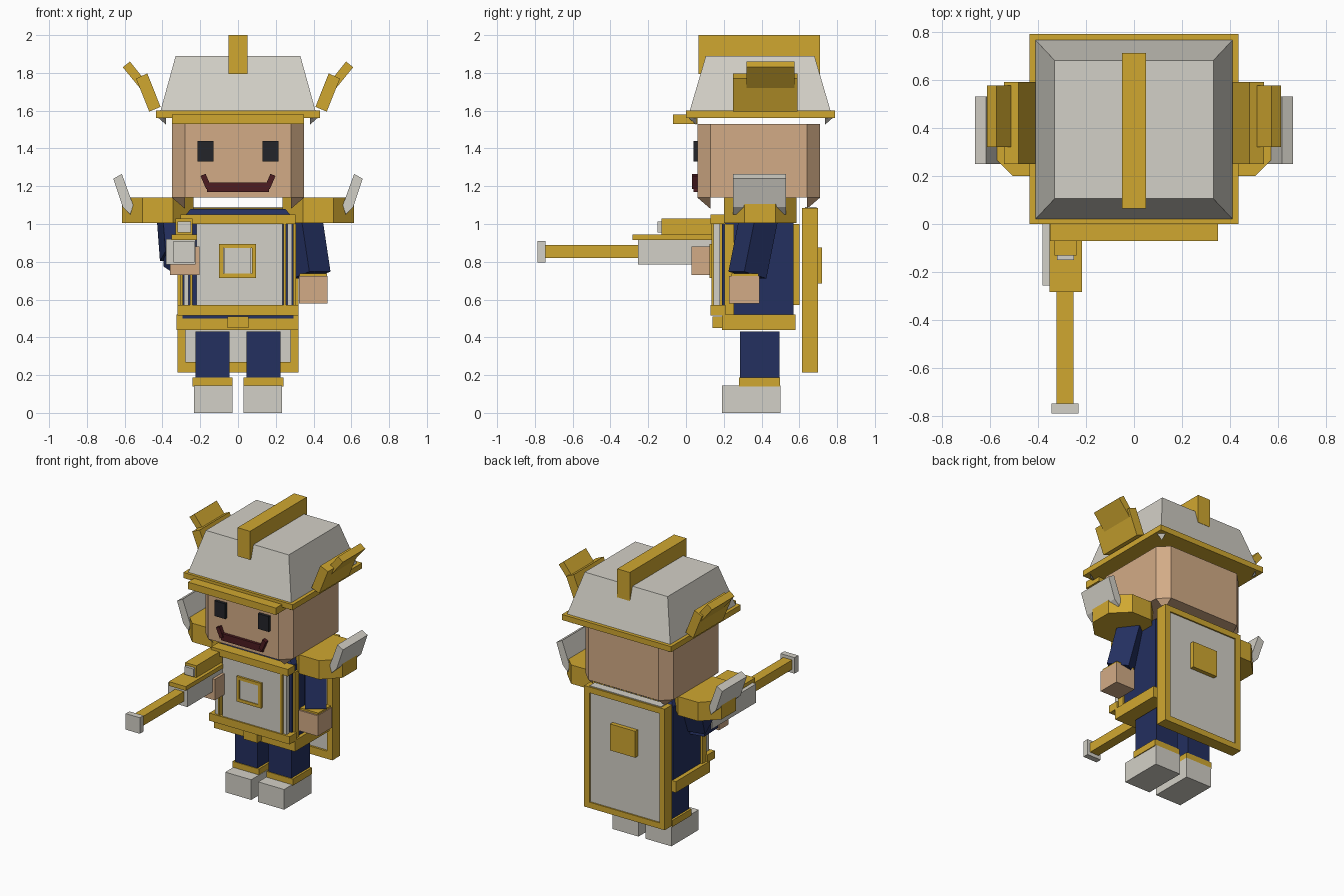
import bpy, bmesh
from mathutils import Vector, Matrix

cube = bpy.data.objects.get("Cube")
if cube:
    bpy.data.objects.remove(cube, do_unlink=True)


def material(name, rgb):
    m = bpy.data.materials.new(name)
    m.use_nodes = True
    m.diffuse_color = (*rgb, 1)
    m.node_tree.nodes["Principled BSDF"].inputs["Base Color"].default_value = (*rgb, 1)
    return m


GOLD = material("gold", (0.63, 0.39, 0.03))
STEEL = material("pale_steel", (0.65, 0.63, 0.57))
SKIN = material("skin", (0.65, 0.41, 0.24))
NAVY = material("navy_cloth", (0.017, 0.029, 0.115))
DARK = material("eye_black", (0.017, 0.018, 0.023))
MOUTH = material("mouth_red", (0.075, 0.012, 0.015))


def finish(name, bm, mat):
    bmesh.ops.recalc_face_normals(bm, faces=bm.faces)
    me = bpy.data.meshes.new(name)
    bm.to_mesh(me)
    bm.free()
    me.materials.append(mat)
    ob = bpy.data.objects.new(name, me)
    bpy.context.collection.objects.link(ob)
    return ob


def box(name, mat, x, y, z, taper=(0, 0)):
    """Box from ranges; taper pulls the top edges inwards."""
    bm = bmesh.new()
    bmesh.ops.create_cube(bm, size=1)
    mid = [(a + b) / 2 for a, b in (x, y, z)]
    for v in bm.verts:
        top = v.co.z > 0
        for i, (a, b) in enumerate((x, y, z)):
            half = abs(b - a) / 2
            if top and i < 2:
                half -= taper[i]
            v.co[i] = mid[i] + (half if v.co[i] > 0 else -half)
    return finish(name, bm, mat)


def prism(name, mat, points, lo, hi, axis):
    """Extrude an outline along y (xz outline) or z (xy outline)."""
    bm = bmesh.new()
    place = (lambda p, d: (p[0], d, p[1])) if axis == "y" else (lambda p, d: (p[0], p[1], d))
    face = bm.faces.new([bm.verts.new(place(p, lo)) for p in points])
    new = bmesh.ops.extrude_face_region(bm, geom=[face])["geom"]
    shift = Vector(place((0, 0), hi - lo))
    bmesh.ops.translate(bm, vec=shift, verts=[g for g in new if isinstance(g, bmesh.types.BMVert)])
    return finish(name, bm, mat)


def beam(name, mat, a, b, w, d):
    """Box limb between two points."""
    a, b = Vector(a), Vector(b)
    bm = bmesh.new()
    bmesh.ops.create_cube(bm, size=1)
    bmesh.ops.scale(bm, vec=(w, d, (b - a).length), verts=bm.verts)
    rot = (b - a).to_track_quat("Z", "Y").to_matrix().to_4x4()
    bmesh.ops.transform(bm, matrix=Matrix.Translation((a + b) / 2) @ rot, verts=bm.verts)
    return finish(name, bm, mat)


def octagon(x0, x1, y0, y1, cx, cy):
    return [(x0 + cx, y0), (x1 - cx, y0), (x1, y0 + cy), (x1, y1 - cy),
            (x1 - cx, y1), (x0 + cx, y1), (x0, y1 - cy), (x0, y0 + cy)]


def corner_tips(name, mat, hx, cy, hy, c, z, drop):
    """Small slanted triangles below the four chamfered corners."""
    bm = bmesh.new()
    for sx in (-1, 1):
        for sy in (-1, 1):
            x, y = sx * (hx - c), cy + sy * (hy - c)
            bm.faces.new([bm.verts.new(p) for p in (
                (sx * hx, y, z), (x, cy + sy * hy, z), (x, y, z - drop))])
    return finish(name, bm, mat)


def frame(name, mat, x, y, z, t):
    """Four bars around a rectangle in the xz plane."""
    box(name + "_top", mat, x, y, (z[1] - t, z[1]))
    box(name + "_bottom", mat, x, y, (z[0], z[0] + t))
    box(name + "_right", mat, (x[0], x[0] + t), y, z)
    box(name + "_left", mat, (x[1] - t, x[1]), y, z)


# Head and face
prism("head", SKIN, octagon(-.35, .35, .06, .71, .07, .07), 1.14, 1.53, "z")
corner_tips("jaw_corners", SKIN, .35, .385, .325, .07, 1.14, .06)
box("mouth", MOUTH, (-.165, .165), (.04, .07), (1.17, 1.22))

# Helmet
box("helmet_brim", GOLD, (-.435, .435), (0, .79), (1.56, 1.6))
corner_tips("helmet_corners", STEEL, .42, .395, .38, .04, 1.56, .035)
box("helmet_dome", STEEL, (-.41, .41), (.02, .765), (1.6, 1.89), (.08, .085))
box("helmet_crest", GOLD, (-.05, .05), (.065, .71), (1.795, 2))
box("helmet_visor", GOLD, (-.35, .35), (-.07, .06), (1.53, 1.58))

# Torso and armour
box("torso", NAVY, (-.295, .295), (.19, .57), (.5, 1.04))
box("collar", NAVY, (-.285, .285), (.2, .56), (1.04, 1.08), (.035, .035))
box("belt", GOLD, (-.325, .32), (.19, .58), (.44, .52))
box("buckle", GOLD, (-.055, .055), (.14, .2), (.45, .51))
box("chest_plate", STEEL, (-.22, .235), (.14, .2), (.56, 1.01))
box("chest_top_bar", GOLD, (-.305, .305), (.13, .21), (1, 1.05))
box("chest_bottom_bar", GOLD, (-.32, .32), (.13, .21), (.515, .57))
box("chest_emblem", STEEL, (-.075, .07), (.13, .15), (.73, .88))
frame("emblem_rim", GOLD, (-.1, .095), (.125, .15), (.715, .895), .022)
box("back_plate", GOLD, (-.26, .26), (.52, .6), (.57, 1))

# Back shield
box("shield_panel", STEEL, (-.285, .285), (.63, .69), (.225, 1.09))
frame("shield_rim", GOLD, (-.32, .32), (.615, .7), (.215, 1.085), .042)
box("shield_lower_rim", GOLD, (-.3, .3), (.615, .64), (.23, .27))
box("shield_emblem", GOLD, (-.1, .1), (.68, .72), (.685, .875))

for s, side in ((1, "left"), (-1, "right")):
    def span(a, b):
        return tuple(sorted((s * a, s * b)))

    def flip(points):
        return [(s * px, pz) for px, pz in points]

    # Face details
    box(side + "_eye", DARK, span(.13, .215), (.04, .07), (1.33, 1.44))
    beam(side + "_mouth_corner", MOUTH, (s * .155, .055, 1.19), (s * .185, .055, 1.26), .045, .029)

    # Helmet wings
    prism(side + "_wing_lower", GOLD,
          flip([(.41, 1.62), (.47, 1.595), (.54, 1.77), (.48, 1.797)]), .25, .59, "y")
    prism(side + "_wing_upper", GOLD,
          flip([(.48, 1.745), (.52, 1.72), (.61, 1.83), (.572, 1.86)]), .32, .575, "y")

    # Shoulder guards
    x0, x1 = span(.235, .615)
    prism(side + "_shoulder", GOLD, octagon(x0, x1, .2, .585, .11, .11), 1.005, 1.14, "z")
    prism(side + "_shoulder_fin", STEEL,
          flip([(.57, 1.05), (.555, 1.1), (.615, 1.265), (.66, 1.24), (.61, 1.09)]),
          .25, .53, "y")

    # Side armour strips
    box(side + "_chest_edge", GOLD, span(.24, .255), (.135, .2), (.57, 1))
    box(side + "_chest_strip", STEEL, span(.262, .285), (.145, .18), (.57, 1))
    box(side + "_side_strap", GOLD, span(.28, .308), (.205, .255), (.52, 1))

    # Legs
    box(side + "_leg", NAVY, span(.045, .225), (.285, .495), (.16, .43))
    box(side + "_boot_cuff", GOLD, span(.03, .24), (.28, .498), (.14, .187))
    box(side + "_boot", STEEL, span(.028, .234), (.19, .5), (0, .145))

# Left arm, hanging
beam("left_arm", NAVY, (.345, .385, 1.03), (.39, .325, .73), .14, .15)
box("left_cuff", GOLD, (.325, .47), (.24, .385), (.715, .738))
box("left_hand", SKIN, (.322, .475), (.228, .388), (.578, .725))

# Right arm, raised forward
beam("right_upper_arm", NAVY, (-.345, .39, 1.03), (-.33, .32, .83), .14, .15)
beam("right_forearm", NAVY, (-.33, .36, .84), (-.285, .13, .81), .13, .13)
box("right_hand", SKIN, (-.36, -.205), (.03, .14), (.73, .88))

# Hand cannon
box("cannon_body", STEEL, (-.38, -.225), (-.255, .25), (.785, .92))
box("cannon_barrel", GOLD, (-.322, -.252), (-.75, -.25), (.82, .888))
box("cannon_muzzle", STEEL, (-.342, -.23), (-.787, -.745), (.795, .91))
box("cannon_rail", GOLD, (-.352, -.217), (-.283, .15), (.915, .945))
box("cannon_sight", GOLD, (-.33, -.24), (-.13, .2), (.945, 1.03))
box("sight_lens", STEEL, (-.32, -.25), (-.15, -.12), (.955, 1.012))
